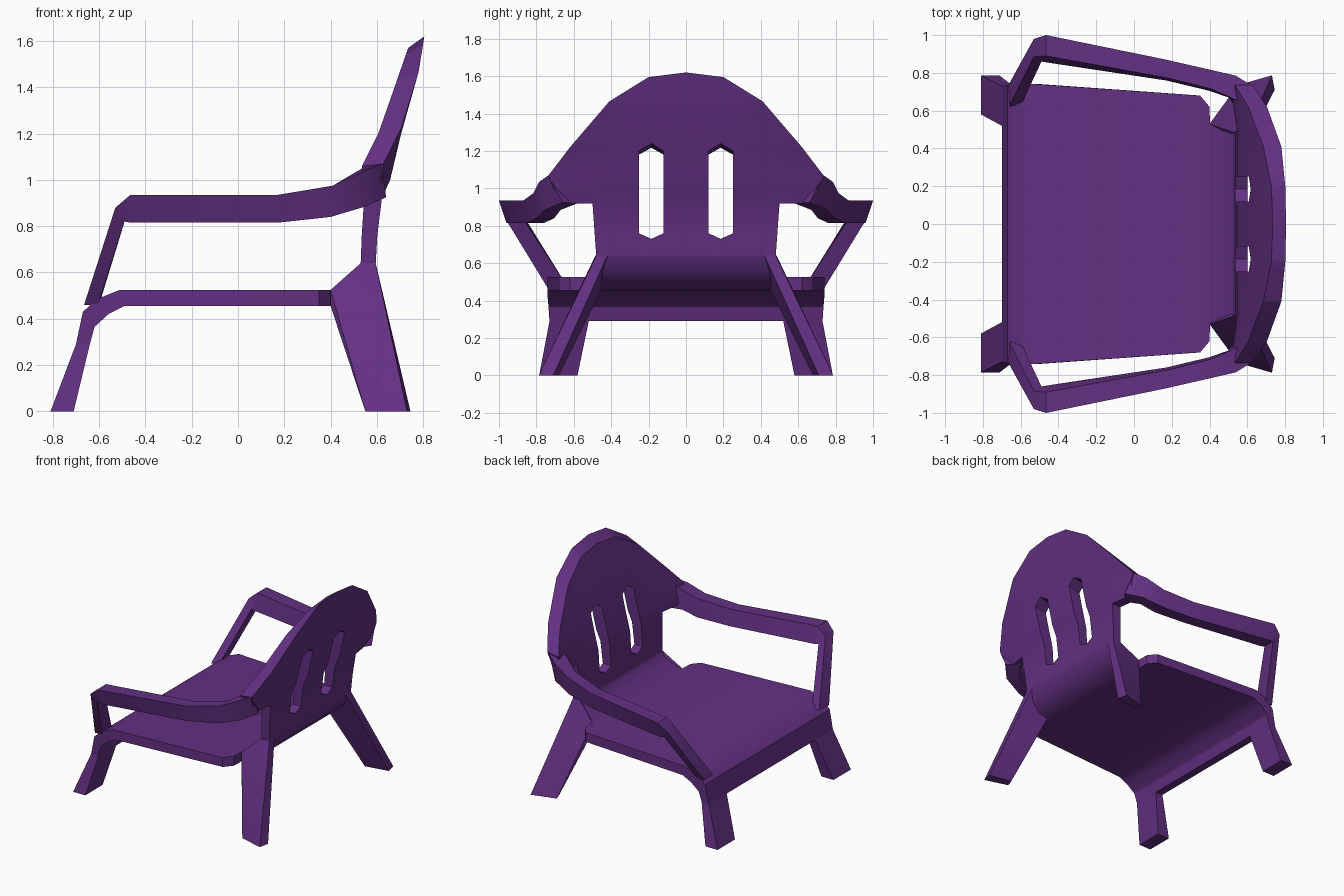
import bpy, bmesh
from math import radians
from mathutils import Vector

cube = bpy.data.objects.get("Cube")
if cube:
    bpy.data.objects.remove(cube)

purple = bpy.data.materials.new("purple plastic")
purple.use_nodes = True
COLOUR = (0.125, 0.03, 0.225, 1)
purple.diffuse_color = COLOUR
purple.node_tree.nodes["Principled BSDF"].inputs["Base Color"].default_value = COLOUR


def finish(bm, name):
    bmesh.ops.recalc_face_normals(bm, faces=bm.faces)
    mesh = bpy.data.meshes.new(name)
    bm.to_mesh(mesh)
    bm.free()
    mesh.materials.append(purple)
    obj = bpy.data.objects.new(name, mesh)
    bpy.context.collection.objects.link(obj)
    bpy.ops.object.select_all(action='DESELECT')
    obj.select_set(True)
    bpy.context.view_layer.objects.active = obj
    bpy.ops.object.shade_smooth_by_angle(angle=radians(32))


def loft(name, sections):
    """Skin a row of four-cornered sections and cap both ends."""
    bm = bmesh.new()
    rings = [[bm.verts.new(p) for p in s] for s in sections]
    for a, b in zip(rings, rings[1:]):
        for i in range(4):
            j = (i + 1) % 4
            bm.faces.new((a[i], a[j], b[j], b[i]))
    bm.faces.new(rings[0])
    bm.faces.new(rings[-1])
    finish(bm, name)


def hull(name, points):
    bm = bmesh.new()
    for p in points:
        bm.verts.new(p)
    bmesh.ops.convex_hull(bm, input=bm.verts)
    bmesh.ops.dissolve_limit(bm, angle_limit=radians(2), verts=bm.verts, edges=bm.edges)
    finish(bm, name)


def mirror(points, side):
    return [(x, y * side, z) for x, y, z in points]


def lerp(table, z):
    for (z0, x0), (z1, x1) in zip(table, table[1:]):
        if z <= z1:
            return x0 + (x1 - x0) * (z - z0) / (z1 - z0)
    return table[-1][1]


# Seat: rolls down at the front and curls up into the back
# each row: top x, top z, underside x, underside z, half width
seat_rows = [
    (-.70, .29, -.64, .29, .73), (-.67, .43, -.62, .365, .735),
    (-.61, .485, -.56, .42, .74), (-.51, .525, -.49, .455, .74),
    (.35, .525, .35, .455, .68), (.40, .525, .40, .455, .62),
    (.402, .525, .402, .455, .53), (.47, .57, .50, .49, .51),
    (.515, .61, .57, .56, .49), (.53, .64, .595, .64, .48)]
loft("seat", [[(tx, -w, tz), (tx, w, tz), (bx, w, bz), (bx, -w, bz)]
              for tx, tz, bx, bz, w in seat_rows])

# Back: curved sheet with two pointed slots
INNER = [(.64, .53), (.9, .54), (1.07, .58), (1.22, .612), (1.465, .685), (1.62, .735)]
OUTER = [(.64, .595), (.9, .61), (.97, .65), (1.2, .705), (1.465, .78), (1.62, .805)]
SLOT_IN, SLOT_MID, SLOT_OUT, SLOT_LOW, SLOT_HIGH = .12, .185, .252, .76, 1.2
bm = bmesh.new()
shoulder = [(.5, .92), (.68, .92), (.735, 1.07), (.62, 1.22), (.41, 1.465), (.2, 1.595)]
right = [bm.verts.new((0, y, z)) for y, z in shoulder]
left = [bm.verts.new((0, -y, z)) for y, z in shoulder]
crown = bm.verts.new((0, 0, 1.62))
bm.faces.new(right + [crown] + left[::-1])
foot = [bm.verts.new((0, y, .64)) for y in (-.48, .48)]
bm.faces.new(foot + [right[0], left[0]])
cuts = [((0, s * y, 0), (0, 1, 0)) for y in (SLOT_IN, SLOT_MID, SLOT_OUT, .42) for s in (1, -1)]
cuts += [((0, 0, z), (0, 0, 1)) for z in (SLOT_LOW, 1.0, 1.07, SLOT_HIGH, 1.465)]
for co, no in cuts:
    bmesh.ops.bisect_plane(bm, geom=bm.verts[:] + bm.edges[:] + bm.faces[:],
                           plane_co=co, plane_no=no)
holes = []
for f in bm.faces:
    c = f.calc_center_median()
    if SLOT_IN < abs(c.y) < SLOT_OUT and SLOT_LOW < c.z < SLOT_HIGH:
        holes.append(f)
bmesh.ops.delete(bm, geom=holes, context='FACES')
for v in bm.verts:
    if abs(abs(v.co.y) - SLOT_MID) < .002:
        if abs(v.co.z - SLOT_LOW) < .002:
            v.co.z -= .03
        elif abs(v.co.z - SLOT_HIGH) < .002:
            v.co.z += .04
front = bm.verts[:]
new = bmesh.ops.extrude_face_region(bm, geom=bm.faces[:], use_keep_orig=True)["geom"]
rear = [e for e in new if isinstance(e, bmesh.types.BMVert)]
for verts, table in ((front, INNER), (rear, OUTER)):
    for v in verts:
        v.co.x = lerp(table, v.co.z) - .33 * max(0, abs(v.co.y) - .6)
        if table is INNER:
            v.co.z -= .05 * max(0, v.co.z - .92) / .7
finish(bm, "back")

# Arm: post, elbow and rail sweeping into the back
arm = [
    [(-.665, .735, .46), (-.605, .735, .46), (-.60, .625, .46), (-.66, .625, .46)],
    [(-.53, .98, .88), (-.49, .955, .82), (-.49, .86, .82), (-.53, .885, .88)],
    [(-.465, 1, .935), (-.46, .96, .815), (-.46, .855, .815), (-.465, .89, .935)],
    [(.17, .87, .935), (.17, .85, .815), (.17, .76, .815), (.17, .775, .935)],
    [(.41, .815, .975), (.40, .80, .84), (.40, .705, .84), (.41, .715, .975)],
    [(.54, .785, 1.035), (.55, .755, .885), (.50, .67, .885), (.51, .67, 1.035)],
    [(.62, .735, 1.07), (.64, .66, .925), (.57, .58, .92), (.575, .64, 1.07)]]

# Front leg: flat plate carried down from the rolled seat edge
front_leg = [
    [(-.81, .58, 0), (-.81, .785, 0), (-.71, .785, 0), (-.71, .58, 0)],
    [(-.70, .52, .29), (-.70, .73, .29), (-.64, .73, .29), (-.64, .52, .29)]]

# Rear leg: splayed plate growing out of the seat and back corner
rear_leg = [
    (.55, .735, 0), (.73, .787, 0), (.745, .71, 0), (.57, .68, 0),
    (.40, .53, .525), (.40, .53, .455), (.47, .51, .57), (.53, .485, .64),
    (.595, .48, .64), (.595, .42, .64), (.43, .45, .46)]

for side, label in ((1, "left"), (-1, "right")):
    # the chair opens toward -x, so -y is its left-hand arm
    seat_side = "near" if side < 0 else "far"
    loft(f"{seat_side}_arm", [mirror(s, side) for s in arm])
    loft(f"{seat_side}_front_leg", [mirror(s, side) for s in front_leg])
    hull(f"{seat_side}_rear_leg", mirror(rear_leg, side))
